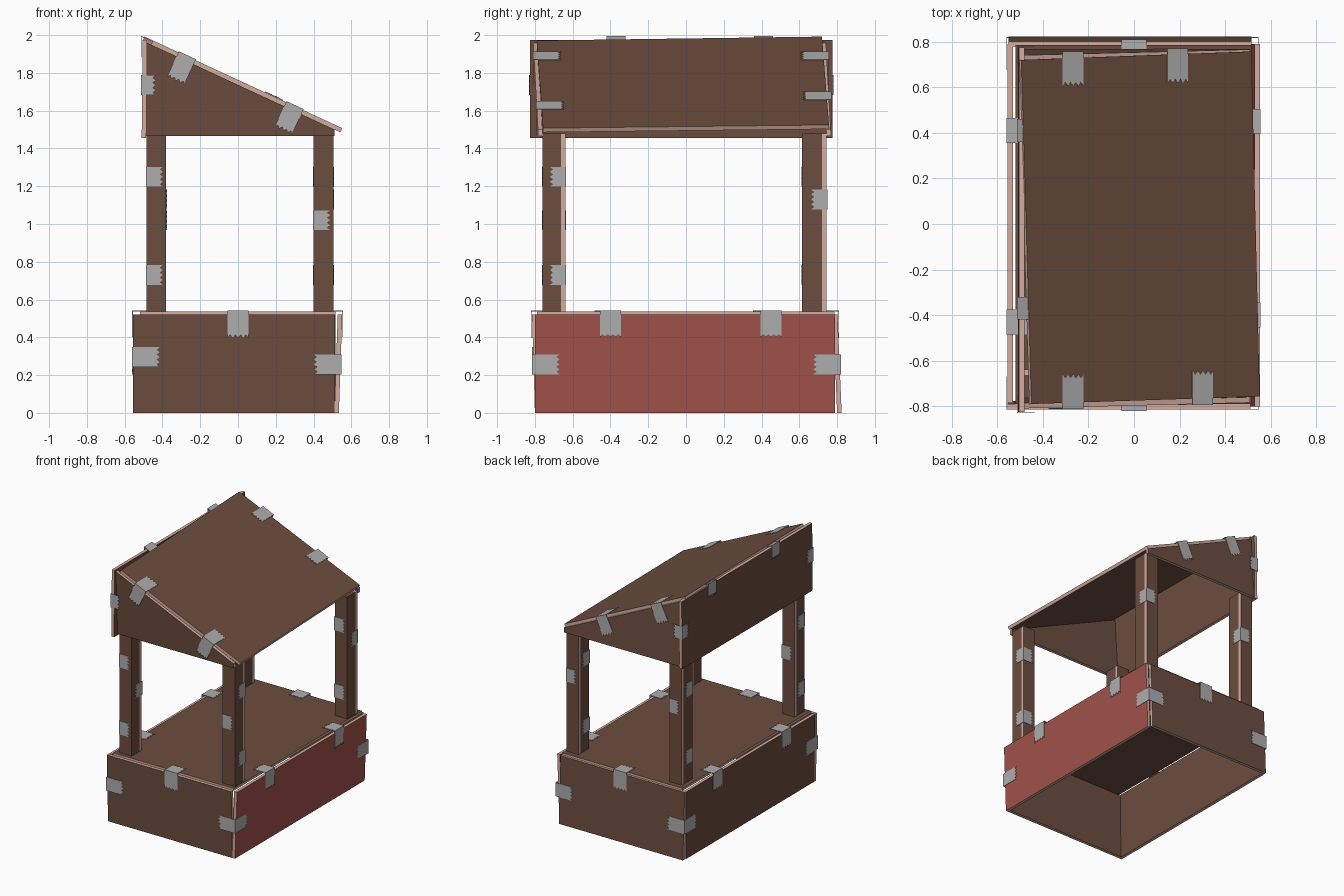
import bpy, bmesh
from mathutils import Vector as V

if "Cube" in bpy.data.objects:
    bpy.data.objects.remove(bpy.data.objects["Cube"])


def mat(name, col):
    m = bpy.data.materials.new(name)
    m.diffuse_color = (*col, 1)
    m.use_nodes = True
    m.node_tree.nodes["Principled BSDF"].inputs["Base Color"].default_value = m.diffuse_color
    return m


BROWN = mat("cardboard", (0.15, 0.075, 0.05))
EDGE = mat("cut_edge", (0.66, 0.42, 0.35))
RED = mat("red_paint", (0.36, 0.085, 0.07))
GREY = mat("tape_grey", (0.42, 0.42, 0.42))


def slab(bm, pts, t):
    """Prism from an outline and a thickness vector; sides use slot 1."""
    a = [bm.verts.new(p) for p in pts]
    b = [bm.verts.new(V(p) + V(t)) for p in pts]
    bm.faces.new(a)
    bm.faces.new(b[::-1])
    n = len(a)
    for i in range(n):
        j = (i + 1) % n
        bm.faces.new((a[i], b[i], b[j], a[j])).material_index = 1


def finish(name, bm, mats):
    bmesh.ops.recalc_face_normals(bm, faces=bm.faces)
    me = bpy.data.meshes.new(name)
    bm.to_mesh(me)
    bm.free()
    for m in mats:
        me.materials.append(m)
    ob = bpy.data.objects.new(name, me)
    bpy.context.collection.objects.link(ob)
    return ob


def board(name, pts, t, face=BROWN, edge=EDGE):
    bm = bmesh.new()
    slab(bm, pts, t)
    return finish(name, bm, (face, edge))


def tape(p, along, d1, l1, d2, l2, w=0.11, gap=0.005):
    """Tape folded over an edge, with a torn zigzag at both ends."""
    along, d1, d2 = V(along).normalized(), V(d1).normalized(), V(d2).normalized()
    p = V(p) - (d1 + d2) * gap
    bm = bmesh.new()
    for d, l, n in ((d1, l1, d2), (d2, l2, d1)):
        pts = [p - along * w / 2, p + along * w / 2]
        for k in range(9):
            pts.append(p + along * w * (0.5 - k / 8) + d * (l - (k % 2) * 0.016))
        slab(bm, pts, n * 0.003)
    finish("tape_strip", bm, (GREY, GREY))


X, Y, Z = V((1, 0, 0)), V((0, 1, 0)), V((0, 0, 1))
T = 0.024

# Base walls, slightly leaning
board("base_front", [(-.555, -.80, 0), (.512, -.80, 0), (.512, -.815, .52), (-.555, -.815, .52)], Y * T)
board("base_right", [(.51, -.80, 0), (.51, .79, 0), (.528, .79, .52), (.528, -.80, .52)], X * T, RED)
board("base_left", [(-.555, -.785, 0), (-.555, .79, 0), (-.555, .79, .52), (-.555, -.785, .52)], X * T)
board("base_back", [(-.55, .80, 0), (.515, .80, 0), (.515, .778, .52), (-.55, .778, .52)], Y * T)

# Counter top
board("counter_top", [(-.52, -.79, .518), (.515, -.79, .518), (.515, .785, .518), (-.52, .785, .518)], Z * 0.018)

# Corner posts: folded box with a separate back strip
for side, x0, x1 in (("left", -.485, -.38), ("right", .40, .505)):
    for end, y0, y1 in (("front", -.76, -.638), ("back", .615, .745)):
        ym = y1 - T
        board(f"{end}_{side}_post",
              [(x0, y0, .535), (x1, y0, .535), (x1, ym, .535), (x0, ym, .535)], Z * 0.945, BROWN, BROWN)
        board(f"{end}_{side}_post_strip",
              [(x0, ym, .535), (x1, ym, .535), (x1, ym, 1.48), (x0, ym, 1.48)], Y * T)
        # post tapes: two on one corner, one on the opposite corner
        double_far = (side, end) == ("right", "front")
        heights = ((1.02,), (1.25, .73)) if double_far else ((1.25, .73), (1.02 if end == "front" else 1.13,))
        for z in heights[0]:
            tape((x0, y0, z), Z, X, .09, Y, .09, .105, .003)
        for z in heights[1]:
            tape((x1, y1, z), Z, -X, .085, -Y, .085, .105, .003)


# Sloped roof, twisted a little
def roof_z(x):
    return 1.968 - 0.463 * (x + 0.5)


board("roof", [(x, y, roof_z(x)) for x, y in ((-.46, -.79), (.542, -.757), (.505, .757), (-.505, .72))],
      V((.42, 0, .907)) * T)

# Leaning gables
for name, yb, t in (("front_gable", -.782, Y), ("back_gable", .768, -Y)):
    prof = ((-.49, 1.465), (.51, 1.465), (.51, roof_z(.51)), (-.49, roof_z(-.49)))
    board(name, [(x, yb - .055 * (z - 1.465), z) for x, z in prof], t * T)

# Tall wall at the high side of the roof
board("roof_side_wall", [(-.51, -.825, 1.455), (-.51, .775, 1.455), (-.505, .775, 1.975), (-.505, -.825, 1.975)], X * T)

# Tapes on the base corners
for x, y, z, dx, dy in ((.542, -.81, .257, -1, 1), (.542, .815, .257, -1, -1),
                        (-.555, -.81, .295, 1, 1), (-.555, .815, .257, 1, -1)):
    tape((x, y, z), Z, X * dx, .145, Y * dy, .145, .105)

# Tapes on the counter edges
tape((0, -.815, .536), X, -Z, .145, Y, .11)
tape((0, .805, .536), X, -Z, .145, -Y, .11)
for y in (-.4, .45):
    tape((.551, y, .536), Y, -Z, .14, -X, .11)
for y in (-.43, .41):
    tape((-.555, y, .536), Y, -Z, .14, X, .11)

# Tapes on the roof edges
S, D = V((.907, 0, -.42)), V((-.42, 0, -.907))
for x, y, d in ((-.27, -.806, Y), (.3, -.79, Y), (-.27, .752, -Y), (.19, .765, -Y)):
    tape((x, y, roof_z(x) + .027), S, D, .15, d, .15, .1)
for y in (-.37, .41):
    tape((-.51, y, 1.99), Y, -Z, .11, S, .11, .1, .004)
for y, d in ((-.825, Y), (.775, -Y)):
    tape((-.509, y, 1.735), Z, X, .08, d, .08, .105)
